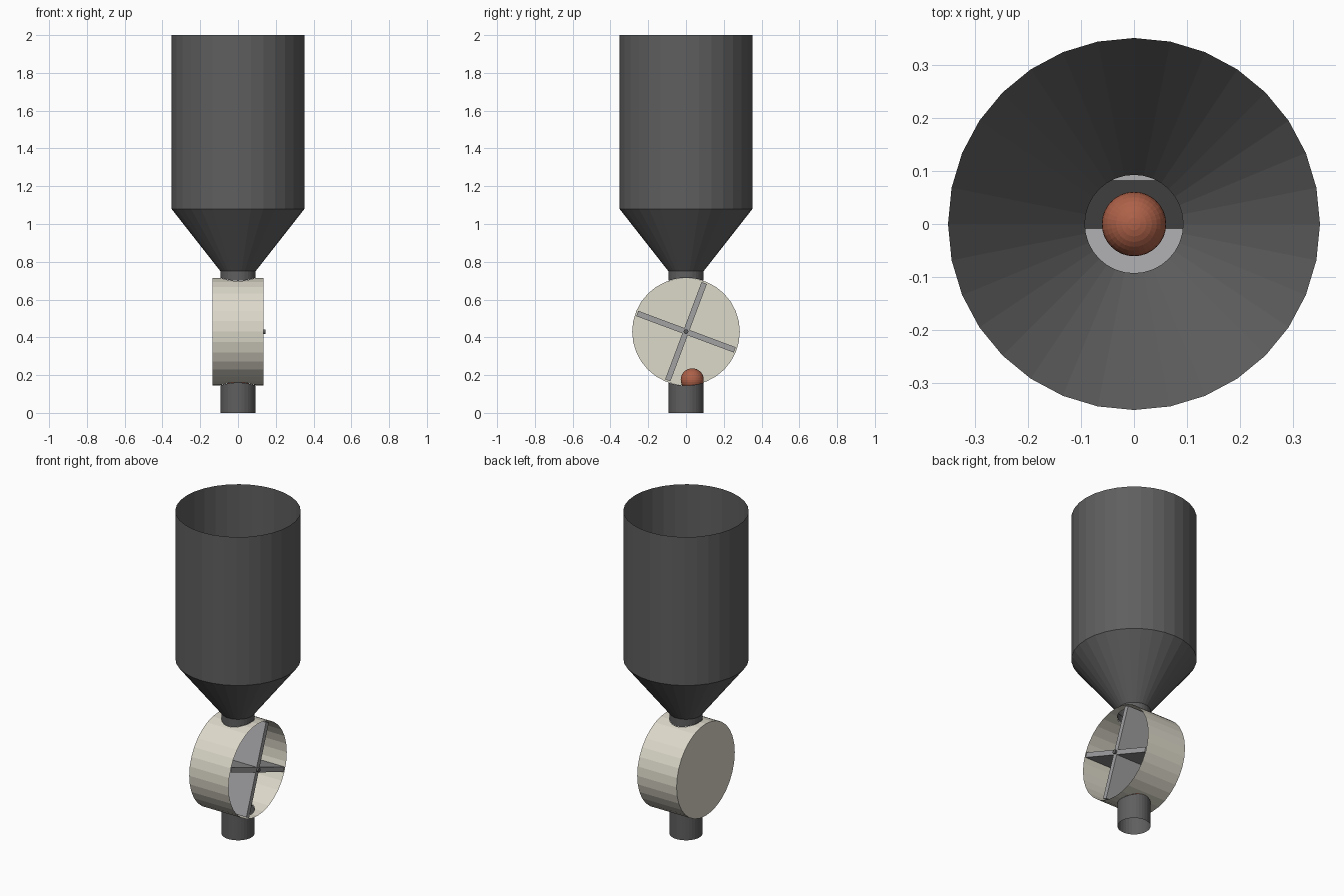
import bpy, bmesh, math
from mathutils import Matrix, Vector

if "Cube" in bpy.data.objects:
    bpy.data.objects.remove(bpy.data.objects["Cube"])

DRUM_Z, DRUM_R, DRUM_HALF = 0.43, 0.285, 0.135
PIPE_R, SIDES = 0.093, 32


def material(name, rgb):
    m = bpy.data.materials.new(name)
    m.diffuse_color = (*rgb, 1)
    m.use_nodes = True
    m.node_tree.nodes["Principled BSDF"].inputs["Base Color"].default_value = m.diffuse_color
    return m


STEEL = material("dark steel", (0.115, 0.115, 0.115))
CREAM = material("cream", (0.72, 0.69, 0.59))
GREY = material("mid grey", (0.36, 0.36, 0.37))
RUST = material("rust red", (0.42, 0.12, 0.065))


def finish(bm, name, mat):
    me = bpy.data.meshes.new(name)
    bm.to_mesh(me)
    bm.free()
    me.materials.append(mat)
    ob = bpy.data.objects.new(name, me)
    bpy.context.collection.objects.link(ob)
    return ob


def saddle(y, sign):
    """Height at which a pipe meets the drum surface."""
    return DRUM_Z + sign * math.sqrt(DRUM_R ** 2 - y * y)


def lathe(name, profile, mat):
    """Open shell from (radius, height) pairs; a height may depend on y."""
    bm = bmesh.new()
    rings = []
    for r, z in profile:
        ring = []
        for i in range(SIDES):
            a = 2 * math.pi * i / SIDES
            x, y = r * math.cos(a), r * math.sin(a)
            ring.append(bm.verts.new((x, y, z(y) if callable(z) else z)))
        rings.append(ring)
    for lo, hi in zip(rings, rings[1:]):
        for i in range(SIDES):
            j = (i + 1) % SIDES
            bm.faces.new((lo[i], lo[j], hi[j], hi[i]))
    return finish(bm, name, mat)


def cylinder(name, r, depth, matrix, mat, sides=SIDES):
    bm = bmesh.new()
    bmesh.ops.create_cone(bm, cap_ends=True, segments=sides, radius1=r,
                          radius2=r, depth=depth, matrix=matrix)
    return finish(bm, name, mat)


def ball(name, loc):
    bm = bmesh.new()
    bmesh.ops.create_uvsphere(bm, u_segments=32, v_segments=16, radius=0.061,
                              matrix=Matrix.Translation(loc))
    return finish(bm, name, RUST)


# hopper with funnel and neck, and the outlet pipe
lathe("hopper", [(PIPE_R, lambda y: saddle(y, 1)), (PIPE_R, 0.75),
                 (0.352, 1.08), (0.352, 2.0)], STEEL)
lathe("outlet_pipe", [(PIPE_R, 0.0), (PIPE_R, lambda y: saddle(y, -1))], STEEL)

# drum: cut the two pipe openings, then open the right-hand end
along_x = Matrix.Rotation(math.pi / 2, 4, 'Y')
centre = Matrix.Translation((0, 0, DRUM_Z))
drum = cylinder("drum_housing", DRUM_R, 2 * DRUM_HALF, centre @ along_x, CREAM)
cutter = cylinder("opening_cutter", PIPE_R, 1.0, centre, CREAM)
cutter.hide_render = True
mod = drum.modifiers.new("openings", 'BOOLEAN')
mod.operation, mod.object, mod.solver = 'DIFFERENCE', cutter, 'EXACT'
dg = bpy.context.evaluated_depsgraph_get()
bm = bmesh.new()
bm.from_object(drum, dg)
drum.modifiers.clear()
bpy.data.objects.remove(cutter)
bm.normal_update()
inner = [f for f in bm.faces
         if all(v.co.xy.length < PIPE_R + 0.001 for v in f.verts)]
end = [f for f in bm.faces if f.normal.x > 0.9 and f.calc_center_median().x > 0.13]
bmesh.ops.delete(bm, geom=list(set(inner + end)), context='FACES')
bm.to_mesh(drum.data)
bm.free()

# paddle wheel: two crossed boards
for k in range(2):
    bm = bmesh.new()
    turn = Matrix.Rotation(math.radians(-20.5 + 90 * k), 4, 'X')
    bmesh.ops.create_cube(bm, size=1, matrix=centre @ turn @ Matrix.Diagonal(
        (2 * DRUM_HALF - 0.001, 0.03, 0.55, 1)))
    finish(bm, f"paddle_{k + 1}", GREY)

# axle
cylinder("axle", 0.0125, 0.275, Matrix.Translation((0.0085, 0, DRUM_Z)) @ along_x,
         STEEL, 16)

# balls: one waiting in the hopper, one leaving the drum
ball("hopper_ball", Vector((0, 0, 1.0)))
ball("outlet_ball", Vector((0, 0.033, 0.175)))
